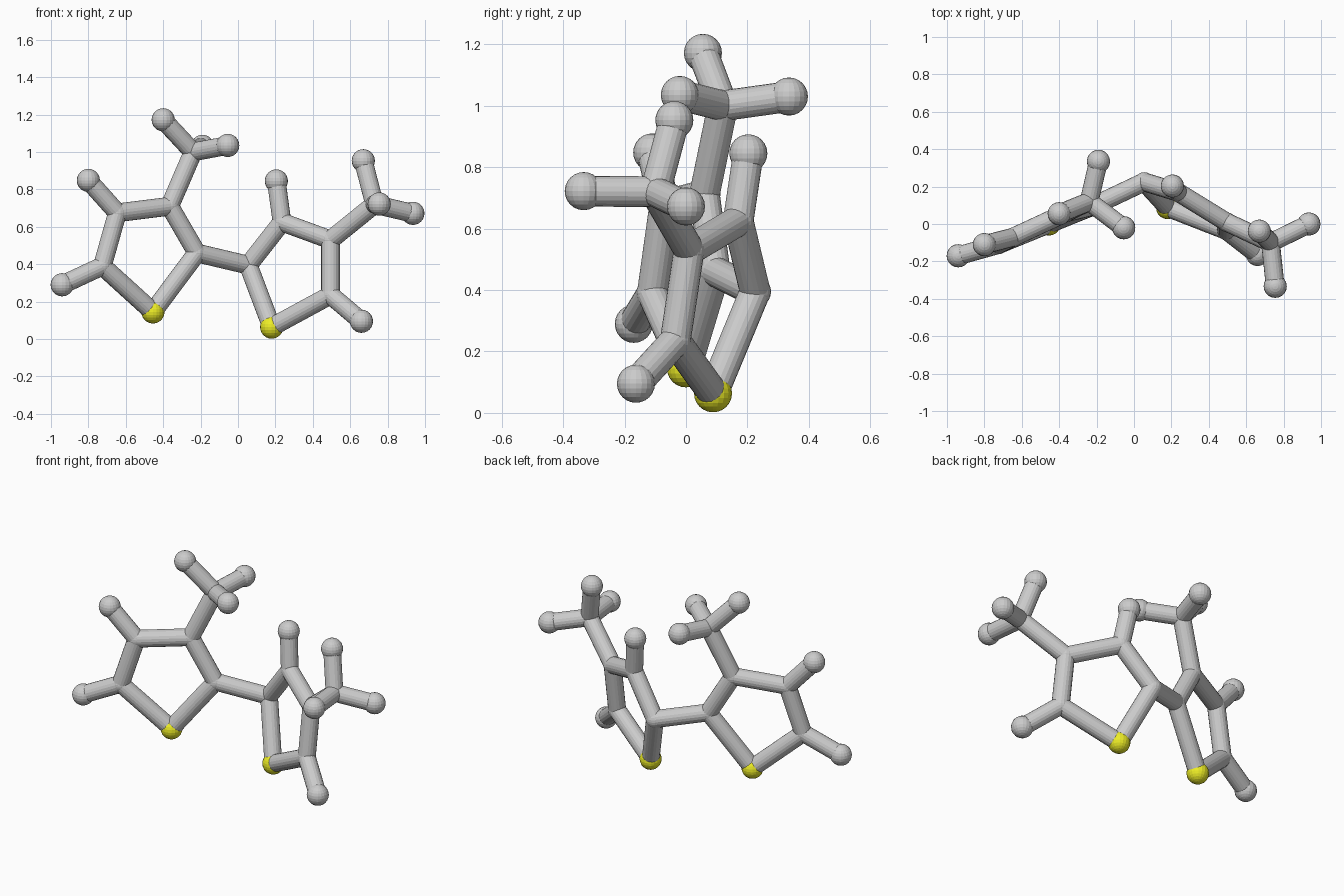
import bpy
from mathutils import Vector

if "Cube" in bpy.data.objects:
    bpy.data.objects.remove(bpy.data.objects["Cube"])

BOND_R, CARBON_R, END_R = 0.05, 0.052, 0.062

yellow = bpy.data.materials.new("yellow")
yellow.diffuse_color = (0.85, 0.85, 0.02, 1)
yellow.use_nodes = True
yellow.node_tree.nodes["Principled BSDF"].inputs["Base Color"].default_value = yellow.diffuse_color

# Atom centres, by ring (l = left, r = right)
atoms = {
    "l_sulfur": (-0.455, 0.0, 0.145), "l_c2": (-0.22, 0.095, 0.46),
    "l_c3": (-0.365, 0.06, 0.71), "l_c4": (-0.645, -0.07, 0.675),
    "l_c5": (-0.725, -0.11, 0.39), "l_h4": (-0.80, -0.11, 0.848),
    "l_h5": (-0.94, -0.17, 0.29), "l_methyl": (-0.24, 0.12, 1.0),
    "l_ha": (-0.40, 0.055, 1.172), "l_hb": (-0.055, -0.02, 1.035),
    "l_hc": (-0.19, 0.335, 1.03),
    "r_sulfur": (0.18, 0.088, 0.064), "r_c2": (0.055, 0.225, 0.395),
    "r_c3": (0.235, 0.17, 0.625), "r_c4": (0.495, 0.01, 0.53),
    "r_c5": (0.495, -0.035, 0.235), "r_h3": (0.205, 0.203, 0.845),
    "r_h5": (0.66, -0.163, 0.095), "r_methyl": (0.73, -0.10, 0.72),
    "r_ha": (0.67, -0.038, 0.953), "r_hb": (0.935, 0.0, 0.672),
    "r_hc": (0.755, -0.333, 0.722),
}

ring = ["sulfur-c2", "c2-c3", "c3-c4", "c4-c5", "c5-sulfur", "c5-h5",
        "methyl-ha", "methyl-hb", "methyl-hc"]
side = {"l": ["c4-h4", "c3-methyl"], "r": ["c3-h3", "c4-methyl"]}
bonds = [tuple(f"{s}_{a}" for a in b.split("-"))
         for s in "lr" for b in ring + side[s]] + [("l_c2", "r_c2")]


def add_atom(name, pos):
    kind = name[2:]
    carbon = kind[0] == "c" or kind == "methyl"
    bpy.ops.mesh.primitive_uv_sphere_add(
        segments=20, ring_count=12, location=pos,
        radius=CARBON_R if carbon else END_R)
    ob = bpy.context.object
    word = {"s": "sulfur", "h": "hydrogen"}.get(kind[0], "carbon")
    ob.name = f"{word}_ball_{name}"
    if kind == "sulfur":
        ob.data.materials.append(yellow)


def add_bond(a, b):
    p, q = Vector(atoms[a]), Vector(atoms[b])
    d = q - p
    bpy.ops.mesh.primitive_cylinder_add(
        vertices=20, radius=BOND_R, depth=d.length, location=(p + q) / 2)
    ob = bpy.context.object
    ob.rotation_euler = d.to_track_quat("Z", "Y").to_euler()
    ob.name = f"bond_{a}_to_{b}"


# Balls and connecting rods
for name, pos in atoms.items():
    add_atom(name, pos)
for a, b in bonds:
    add_bond(a, b)
